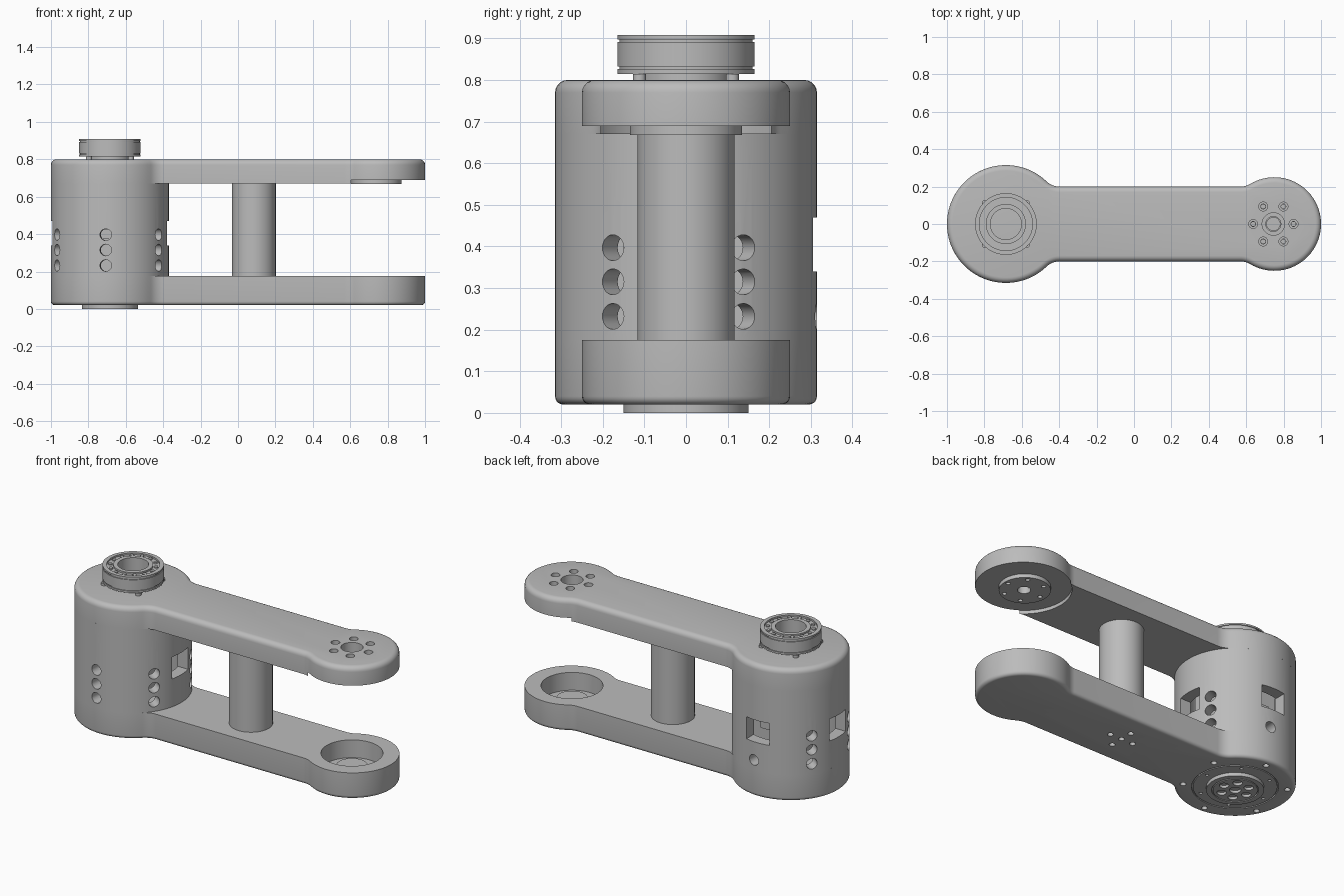
import bpy, bmesh
from math import pi, cos, sin, sqrt, atan2, radians
from mathutils import Matrix, Vector

cube = bpy.data.objects.get("Cube")
if cube:
    bpy.data.objects.remove(cube, do_unlink=True)

grey = bpy.data.materials.new("light grey plastic")
grey.use_nodes = True
COLOUR = (0.5, 0.5, 0.5, 1)
grey.diffuse_color = COLOUR
grey.node_tree.nodes["Principled BSDF"].inputs["Base Color"].default_value = COLOUR

JOINT_X, JOINT_R = -0.685, 0.315      # motor end
TIP_X, TIP_R = 0.75, 0.25             # far end
ARM_HALF, FILLET = 0.2, 0.1
POST_X = 0.085


def finish(name, bm):
    bmesh.ops.recalc_face_normals(bm, faces=bm.faces)
    mesh = bpy.data.meshes.new(name)
    bm.to_mesh(mesh)
    bm.free()
    obj = bpy.data.objects.new(name, mesh)
    bpy.context.collection.objects.link(obj)
    mesh.materials.append(grey)
    return obj


def smooth(obj):
    bpy.ops.object.select_all(action='DESELECT')
    obj.select_set(True)
    bpy.context.view_layer.objects.active = obj
    bpy.ops.object.shade_smooth_by_angle(angle=radians(30))


def add_cylinder(bm, r, depth, matrix, segments=24):
    bmesh.ops.create_cone(bm, cap_ends=True, segments=segments, radius1=r,
                          radius2=r, depth=depth, matrix=matrix)


def upright(bm, x, y, r, z0, z1, segments=24):
    add_cylinder(bm, r, z1 - z0, Matrix.Translation((x, y, (z0 + z1) / 2)), segments)


def bolt_circle(bm, x, radius, count, r, z0, z1, start=0.0):
    for i in range(count):
        a = start + 2 * pi * i / count
        upright(bm, x + radius * cos(a), radius * sin(a), r, z0, z1, 16)


def cut(obj, bm):
    cutter = finish("cutter", bm)
    cutter.hide_render = True
    mod = obj.modifiers.new("cut", 'BOOLEAN')
    mod.operation, mod.solver, mod.object = 'DIFFERENCE', 'EXACT', cutter
    bpy.context.view_layer.objects.active = obj
    bpy.ops.object.modifier_apply(modifier=mod.name)
    bpy.data.objects.remove(cutter, do_unlink=True)


def lathe_mesh(bm, profile, x):
    verts = [bm.verts.new((x + r, 0, z)) for r, z in profile]
    edges = [bm.edges.new((v, verts[i - 1])) for i, v in enumerate(verts)]
    bmesh.ops.spin(bm, geom=verts + edges, cent=(x, 0, 0), axis=(0, 0, 1),
                   angle=2 * pi, steps=72, use_merge=True)
    bmesh.ops.remove_doubles(bm, verts=bm.verts, dist=1e-5)


def ring(r0, r1, z0, z1):
    return [(r0, z0), (r1, z0), (r1, z1), (r0, z1)]


def lathe(name, profile, x):
    bm = bmesh.new()
    lathe_mesh(bm, profile, x)
    obj = finish(name, bm)
    smooth(obj)
    return obj


def arc(cx, cy, r, a0, a1, n):
    return [(cx + r * cos(a0 + (a1 - a0) * i / n), cy + r * sin(a0 + (a1 - a0) * i / n))
            for i in range(n + 1)]


def arm_outline():
    # Upper half from the tip to the motor end, then mirrored
    fy = ARM_HALF + FILLET
    half = []
    dx = sqrt((TIP_R + FILLET) ** 2 - fy ** 2)
    a = atan2(fy, -dx)
    half += arc(TIP_X, 0, TIP_R, 0, a, 28)
    half += arc(TIP_X - dx, fy, FILLET, a - pi, -pi / 2, 8)[1:]
    dx = sqrt((JOINT_R + FILLET) ** 2 - fy ** 2)
    a = atan2(fy, dx)
    half += arc(JOINT_X + dx, fy, FILLET, -pi / 2, a - pi, 8)
    half += arc(JOINT_X, 0, JOINT_R, a, pi, 32)[1:]
    return half + [(x, -y) for x, y in reversed(half[1:-1])]


def arm(name, z0, z1, round_z, radius):
    bm = bmesh.new()
    base = bm.faces.new([bm.verts.new((x, y, z0)) for x, y in arm_outline()])
    out = bmesh.ops.extrude_face_region(bm, geom=[base])
    top = [v for v in out["geom"] if isinstance(v, bmesh.types.BMVert)]
    bmesh.ops.translate(bm, verts=top, vec=(0, 0, z1 - z0))
    rim = [e for e in bm.edges if all(abs(v.co.z - round_z) < 1e-4 for v in e.verts)]
    bmesh.ops.bevel(bm, geom=rim, offset=radius, segments=5, profile=0.5, affect='EDGES')
    return finish(name, bm)


# Upper arm: thinner tip pad, screw holes with counterbores
upper = arm("upper_arm", 0.67, 0.80, 0.80, 0.03)
bm = bmesh.new()
upright(bm, TIP_X, 0, TIP_R + 0.003, 0.6, 0.69, 96)
cut(upper, bm)
bm = bmesh.new()
upright(bm, TIP_X - 0.005, 0, 0.06, 0.72, 0.85, 32)
bolt_circle(bm, TIP_X - 0.005, 0.108, 6, 0.024, 0.74, 0.85)
cut(upper, bm)
bm = bmesh.new()
upright(bm, TIP_X - 0.005, 0, 0.04, 0.6, 0.75, 32)
bolt_circle(bm, TIP_X - 0.005, 0.108, 6, 0.013, 0.6, 0.76)
cut(upper, bm)
smooth(upper)

# Round drive plate below the upper tip
bm = bmesh.new()
upright(bm, TIP_X - 0.01, 0, 0.135, 0.668, 0.692, 64)
plate = finish("tip_drive_plate", bm)
bm = bmesh.new()
upright(bm, TIP_X - 0.005, 0, 0.035, 0.6, 0.7, 32)
bolt_circle(bm, TIP_X - 0.005, 0.108, 6, 0.012, 0.6, 0.7)
cut(plate, bm)
smooth(plate)

# Lower arm: bearing seat at the tip, screw holes and groove underneath
lower = arm("lower_arm", 0.02, 0.175, 0.02, 0.02)
bm = bmesh.new()
lathe_mesh(bm, ring(0.083, 0.166, 0.07, 0.3), TIP_X - 0.005)
cut(lower, bm)
bm = bmesh.new()
upright(bm, TIP_X - 0.005, 0, 0.09, 0.105, 0.3, 64)
cut(lower, bm)
bm = bmesh.new()
upright(bm, POST_X, 0, 0.016, -0.1, 0.06)
bolt_circle(bm, POST_X, 0.075, 4, 0.016, -0.1, 0.06)
bolt_circle(bm, JOINT_X, 0.272, 6, 0.016, -0.1, 0.05, radians(26))
bolt_circle(bm, JOINT_X, 0.19, 6, 0.009, -0.1, 0.05)
lathe_mesh(bm, ring(0.219, 0.226, -0.1, 0.028), JOINT_X)
cut(lower, bm)
smooth(lower)

# Support post between the arms
bm = bmesh.new()
upright(bm, POST_X, 0, 0.117, 0.17, 0.675, 64)
smooth(finish("support_post", bm))

# Motor housing: hollow shell with vent holes and three windows
bm = bmesh.new()
lathe_mesh(bm, ring(0.25, JOINT_R, 0.174, 0.672), JOINT_X)
housing = finish("motor_housing", bm)
bm = bmesh.new()
for k in range(6):
    a = radians(26 + 60 * k)
    for z in (0.232, 0.315, 0.397):
        if k == 1 and z > 0.3:
            continue
        turn = Matrix.Rotation(a, 4, 'Z') @ Matrix.Rotation(pi / 2, 4, 'Y')
        spot = Vector((JOINT_X + 0.28 * cos(a), 0.28 * sin(a), z))
        add_cylinder(bm, 0.031, 0.2, Matrix.Translation(spot) @ turn)
cut(housing, bm)
bm = bmesh.new()
for a in (0, pi / 2, pi):
    spot = Matrix.Translation((JOINT_X + 0.3 * cos(a), 0.3 * sin(a), 0.405))
    size = Matrix.Diagonal((0.2, 0.15, 0.13, 1))
    bmesh.ops.create_cube(bm, size=1, matrix=spot @ Matrix.Rotation(a, 4, 'Z') @ size)
cut(housing, bm)
smooth(housing)

# Motor inside the housing
bm = bmesh.new()
for w, d, h, z in ((0.24, 0.36, 0.44, 0.4), (0.3, 0.3, 0.06, 0.4), (0.1, 0.42, 0.05, 0.4)):
    bmesh.ops.create_cube(bm, size=1, matrix=Matrix.Translation((JOINT_X, 0, z))
                          @ Matrix.Diagonal((w, d, h, 1)))
finish("motor", bm)

# Bearing on top, with shoulder, rollers and retaining screws
lathe("bearing_shoulder", ring(0.083, 0.11, 0.795, 0.82), JOINT_X)
outer = [(0.083, 0.815), (0.165, 0.815)]
for z in (0.829, 0.895):                 # retaining grooves
    outer += [(0.165, z - 0.003), (0.16, z - 0.003), (0.16, z + 0.003), (0.165, z + 0.003)]
outer += [(0.165, 0.908), (0.142, 0.908), (0.142, 0.898),
          (0.107, 0.898), (0.107, 0.908), (0.083, 0.908)]
lathe("bearing", outer, JOINT_X)
bm = bmesh.new()
bolt_circle(bm, JOINT_X, 0.1245, 14, 0.011, 0.89, 0.905)
smooth(finish("bearing_rollers", bm))
bm = bmesh.new()
bolt_circle(bm, JOINT_X, 0.158, 4, 0.016, 0.795, 0.814, pi / 4)
smooth(finish("bearing_screws", bm))

# Output disc underneath the motor
bm = bmesh.new()
upright(bm, JOINT_X, 0, 0.15, 0, 0.03, 72)
disc = finish("output_disc", bm)
bm = bmesh.new()
upright(bm, JOINT_X, 0, 0.03, -0.1, 0.015)
bolt_circle(bm, JOINT_X, 0.075, 6, 0.025, -0.1, 0.015)
lathe_mesh(bm, ring(0.116, 0.122, -0.1, 0.008), JOINT_X)
cut(disc, bm)
smooth(disc)
